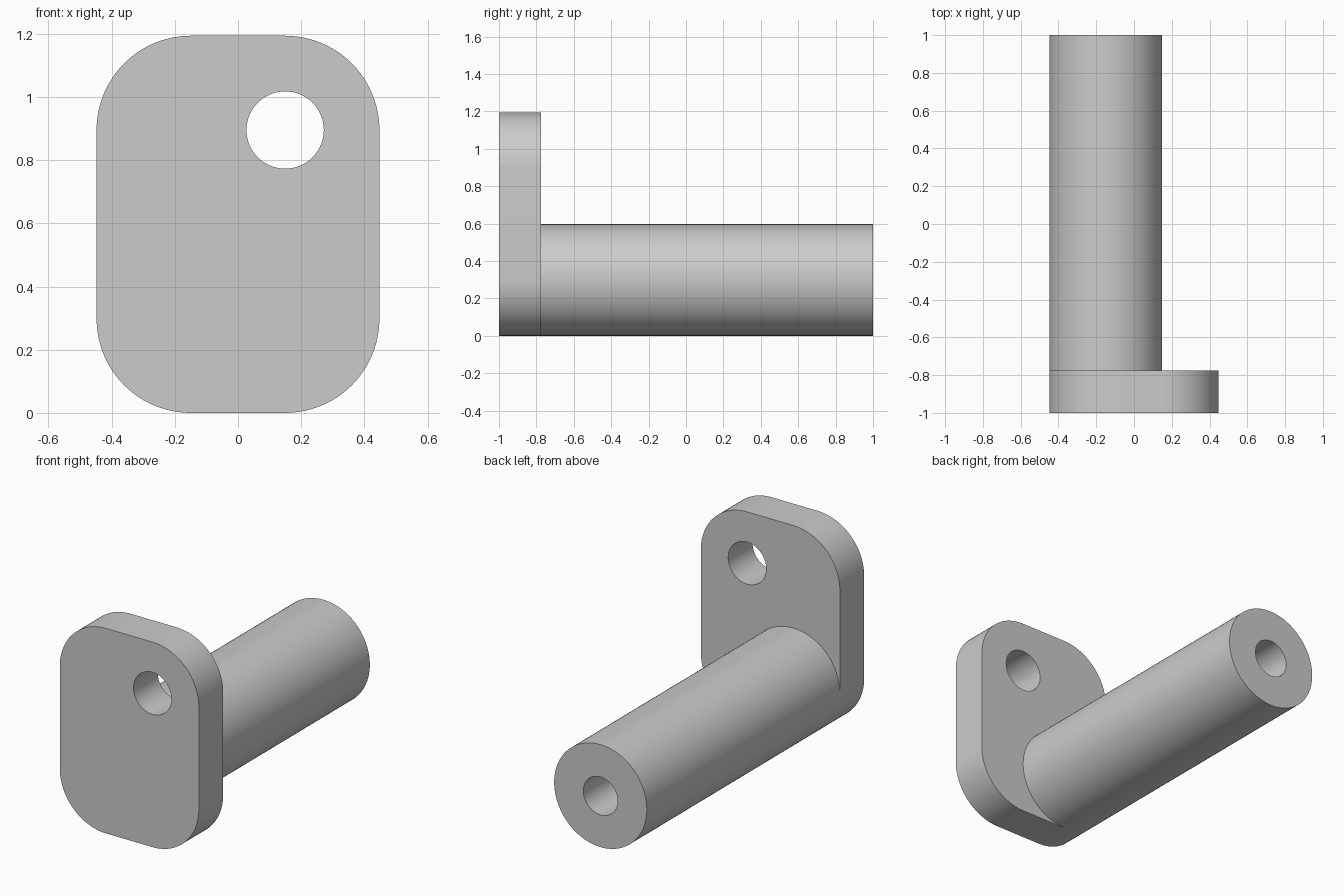
import bpy, bmesh
from math import sin, cos, pi, radians
from mathutils import Vector, Matrix

UNIT = 2 / 67                  # one design millimetre
FRONT, PLATE_BACK, BACK = -1, -1 + 7.5 * UNIT, 1
R = 10 * UNIT                  # corner radius and post radius
SIDE, TOP = 15 * UNIT, 40 * UNIT

old = bpy.data.objects.get("Cube")
if old:
    bpy.data.objects.remove(old, do_unlink=True)

grey = bpy.data.materials.new("plain grey")
grey.use_nodes = True
grey.diffuse_color = (0.6, 0.6, 0.6, 1)
grey.node_tree.nodes["Principled BSDF"].inputs["Base Color"].default_value = (0.6, 0.6, 0.6, 1)


def finish(name, bm):
    bmesh.ops.recalc_face_normals(bm, faces=bm.faces)
    mesh = bpy.data.meshes.new(name)
    bm.to_mesh(mesh)
    bm.free()
    mesh.materials.append(grey)
    obj = bpy.data.objects.new(name, mesh)
    bpy.context.collection.objects.link(obj)
    bpy.ops.object.select_all(action="DESELECT")
    bpy.context.view_layer.objects.active = obj
    obj.select_set(True)
    bpy.ops.object.shade_smooth_by_angle(angle=radians(30))
    return obj


def arc(cx, cz, r, start, sweep, steps):
    return [(cx + r * cos(start + sweep * i / steps),
             cz + r * sin(start + sweep * i / steps)) for i in range(steps + 1)]


def add_loop(bm, points):
    verts = [bm.verts.new((x, FRONT, z)) for x, z in points]
    return [bm.edges.new((v, verts[i - 1])) for i, v in enumerate(verts)]


# Rounded mounting plate with a through hole
bm = bmesh.new()
outline = []
for i, (sx, z) in enumerate([(1, TOP - R), (-1, TOP - R), (-1, R), (1, R)]):
    outline += arc(sx * (SIDE - R), z, R, i * pi / 2, pi / 2, 24)
hole = arc(5 * UNIT, 30 * UNIT, 4.1 * UNIT, 0, 2 * pi, 64)[:-1]
edges = add_loop(bm, outline) + add_loop(bm, hole)
bmesh.ops.triangle_fill(bm, edges=edges, use_beauty=True)
result = bmesh.ops.extrude_face_region(bm, geom=bm.faces[:], use_keep_orig=True)
moved = [g for g in result["geom"] if isinstance(g, bmesh.types.BMVert)]
bmesh.ops.translate(bm, verts=moved, vec=(0, PLATE_BACK - FRONT, 0))
finish("mounting_plate", bm)

# Round post with a blind bore in its free end, turned about its axis
bm = bmesh.new()
bore, floor = 3.7 * UNIT, BACK - 20 * UNIT
profile = [(0, PLATE_BACK), (R, PLATE_BACK), (R, BACK), (bore, BACK), (bore, floor), (0, floor)]
verts = [bm.verts.new((r, y, 0)) for r, y in profile]
edges = [bm.edges.new(pair) for pair in zip(verts, verts[1:])]
bmesh.ops.spin(bm, geom=verts + edges, cent=(0, 0, 0), axis=(0, 1, 0),
               angle=2 * pi, steps=96, use_merge=False)
bmesh.ops.remove_doubles(bm, verts=bm.verts, dist=0.0001)
bmesh.ops.transform(bm, matrix=Matrix.Translation(Vector((R - SIDE, 0, R))), verts=bm.verts)
finish("round_post", bm)
